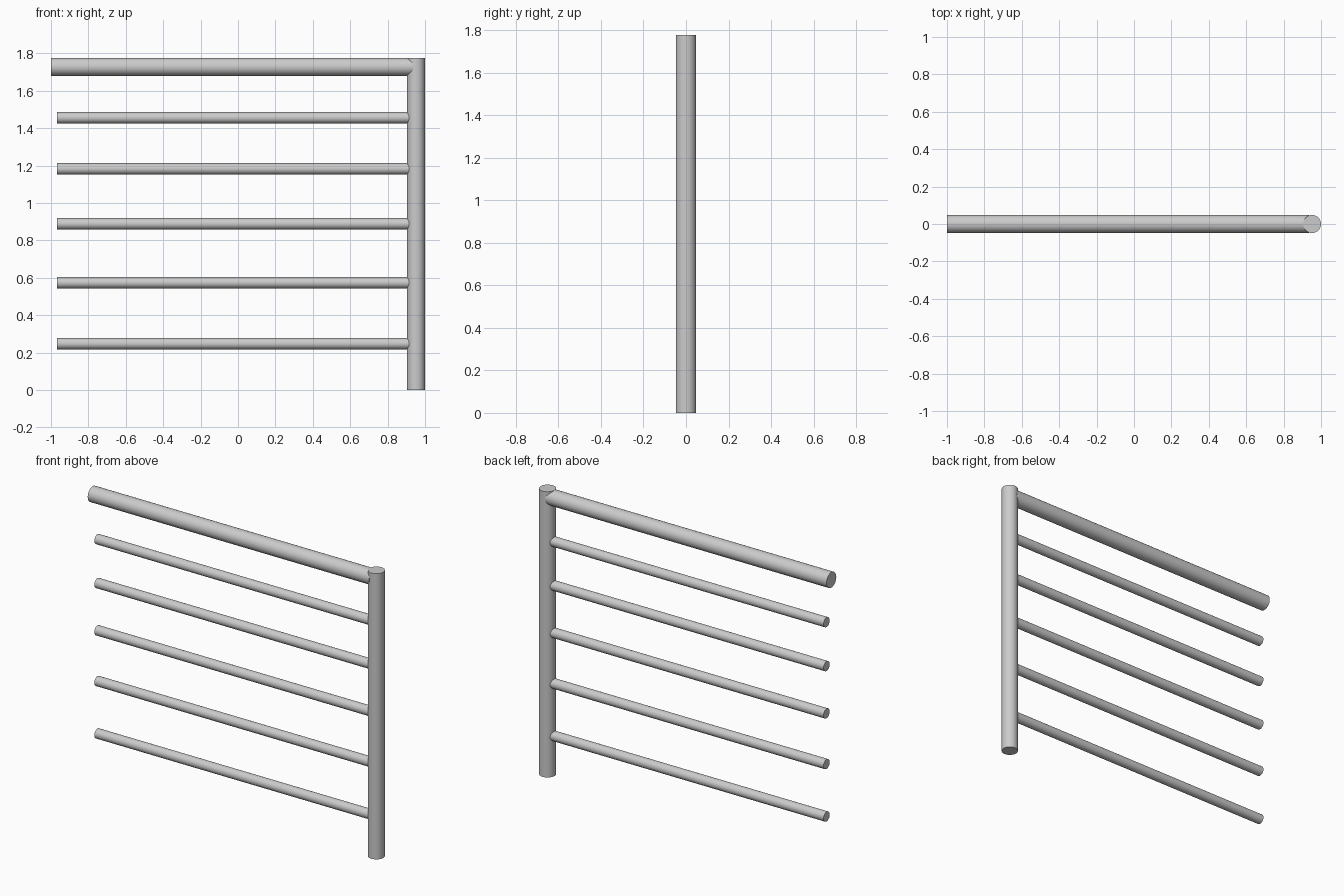
import bpy
import math

if "Cube" in bpy.data.objects:
    bpy.data.objects.remove(bpy.data.objects["Cube"])

POST_X, POST_R, HEIGHT = 0.952, 0.048, 1.776
RUNG_R = 0.03


def tube(name, radius, length, location, along_x=False):
    """Capped round tube, upright or lying along x."""
    rot = (0, math.pi / 2, 0) if along_x else (0, 0, 0)
    bpy.ops.mesh.primitive_cylinder_add(
        vertices=32, radius=radius, depth=length, location=location, rotation=rot)
    obj = bpy.context.object
    obj.name = name
    bpy.ops.object.shade_smooth_by_angle(angle=math.radians(30))
    return obj


def rail(name, radius, x0, x1, z):
    return tube(name, radius, x1 - x0, ((x0 + x1) / 2, 0, z), along_x=True)


# Upright end post
tube("post", POST_R, HEIGHT, (POST_X, 0, HEIGHT / 2))

# Thick handrail, flush with the top of the post
rail("top_rail", POST_R, -1.0, 0.935, HEIGHT - POST_R)

# Thin rungs, spaced closer together towards the top
for i, z in enumerate((0.248, 0.574, 0.889, 1.183, 1.456), 1):
    rail(f"rung_{i}", RUNG_R, -0.967, 0.935, z)
